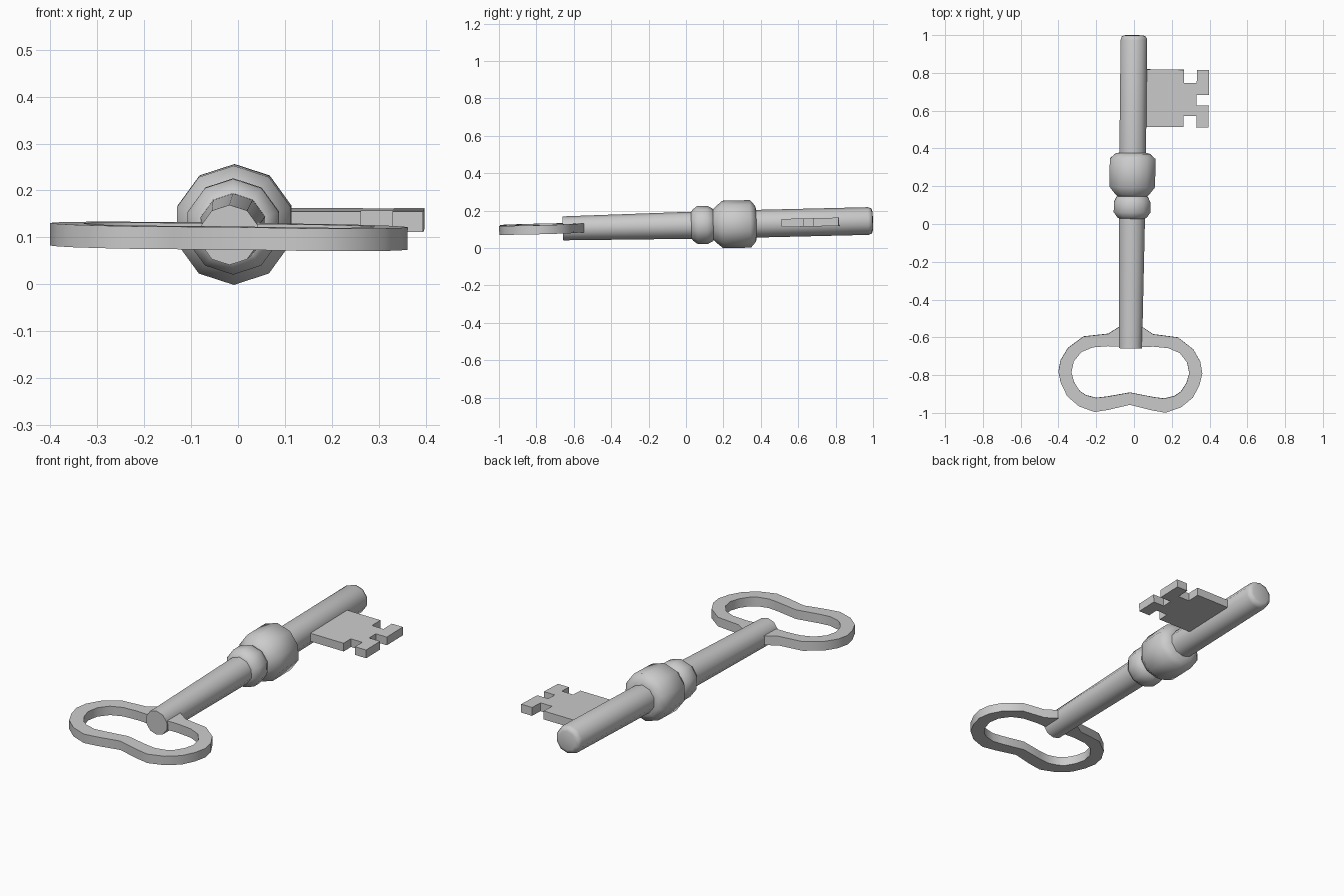
import bpy, bmesh, math
from mathutils import Matrix

if "Cube" in bpy.data.objects:
    bpy.data.objects.remove(bpy.data.objects["Cube"])

# The whole key lies along one slightly tilted axis (local y)
FRAME = (Matrix.Translation((-0.011, 0, 0.121))
         @ Matrix.Rotation(-0.0108, 4, 'Z') @ Matrix.Rotation(0.024, 4, 'X'))


def finish(name, bm, angle, roll=0.0):
    bmesh.ops.recalc_face_normals(bm, faces=bm.faces)
    mesh = bpy.data.meshes.new(name)
    bm.to_mesh(mesh)
    bm.free()
    ob = bpy.data.objects.new(name, mesh)
    bpy.context.collection.objects.link(ob)
    ob.matrix_world = FRAME @ Matrix.Rotation(roll, 4, 'Y')
    bpy.ops.object.select_all(action='DESELECT')
    ob.select_set(True)
    bpy.context.view_layer.objects.active = ob
    bpy.ops.object.shade_smooth_by_angle(angle=math.radians(angle))
    return ob


def turned(name, profile, sides=10):
    """Revolve (y, radius) points around the key axis."""
    bm = bmesh.new()
    rings = []
    for y, r in profile:
        rings.append([bm.verts.new((r * math.sin(a), y, r * math.cos(a)))
                      for a in (math.tau * i / sides for i in range(sides))])
    for a, b in zip(rings, rings[1:]):
        for i in range(sides):
            j = (i + 1) % sides
            bm.faces.new((a[i], a[j], b[j], b[i]))
    bm.faces.new(rings[0])
    bm.faces.new(rings[-1])
    return finish(name, bm, 50)


def thicken(bm, depth):
    """Extrude flat faces lying at z = -depth/2 up to +depth/2."""
    res = bmesh.ops.extrude_face_region(bm, geom=bm.faces[:], use_keep_orig=True)
    verts = [v for v in res['geom'] if isinstance(v, bmesh.types.BMVert)]
    bmesh.ops.translate(bm, verts=verts, vec=(0, 0, depth))


# Shaft and its two collars
turned("shaft", [(-0.658, 0.064), (0.0, 0.072), (0.4, 0.074),
                 (0.975, 0.074), (0.993, 0.067), (0.999, 0.05)])
turned("small_collar", [(0.028, 0.07), (0.036, 0.083), (0.062, 0.102),
                        (0.115, 0.102), (0.142, 0.088), (0.155, 0.07)])
turned("large_collar", [(0.145, 0.08), (0.157, 0.094), (0.197, 0.127),
                        (0.345, 0.127), (0.372, 0.096), (0.378, 0.07)])

# Bow: half outline as (outer x, outer y, inner x, inner y), mirrored in x
half = [(0, -.545, 0, -.65), (.062, -.545, .065, -.65), (.118, -.582, .12, -.648),
        (.25, -.598, .2, -.655), (.332, -.66, .26, -.68), (.37, -.725, .3, -.73),
        (.381, -.787, .312, -.788), (.366, -.85, .297, -.84),
        (.333, -.915, .268, -.885), (.27, -.968, .235, -.908),
        (.188, -.997, .18, -.922), (.115, -.985, .122, -.915), (0, -.957, 0, -.892)]
loop = half + [(-a, b, -c, d) for a, b, c, d in half[-2:0:-1]]
bow_t = 0.048
bm = bmesh.new()
pairs = [(bm.verts.new((a, b, -bow_t / 2)), bm.verts.new((c, d, -bow_t / 2)))
         for a, b, c, d in loop]
for p, q in zip(pairs, pairs[1:] + pairs[:1]):
    bm.faces.new((p[0], q[0], q[1], p[1]))
thicken(bm, bow_t)
finish("bow", bm, 40, roll=0.012)

# Bit with its warding notches
bit_t = 0.044
outline = [(.03, .82), (.267, .82), (.267, .75), (.335, .75), (.335, .82), (.4, .82),
           (.4, .687), (.335, .687), (.335, .632), (.4, .632), (.4, .516),
           (.335, .516), (.335, .575), (.267, .575), (.267, .516), (.03, .516)]
bm = bmesh.new()
bm.faces.new([bm.verts.new((x, y, -bit_t / 2)) for x, y in outline])
thicken(bm, bit_t)
finish("bit", bm, 20)
